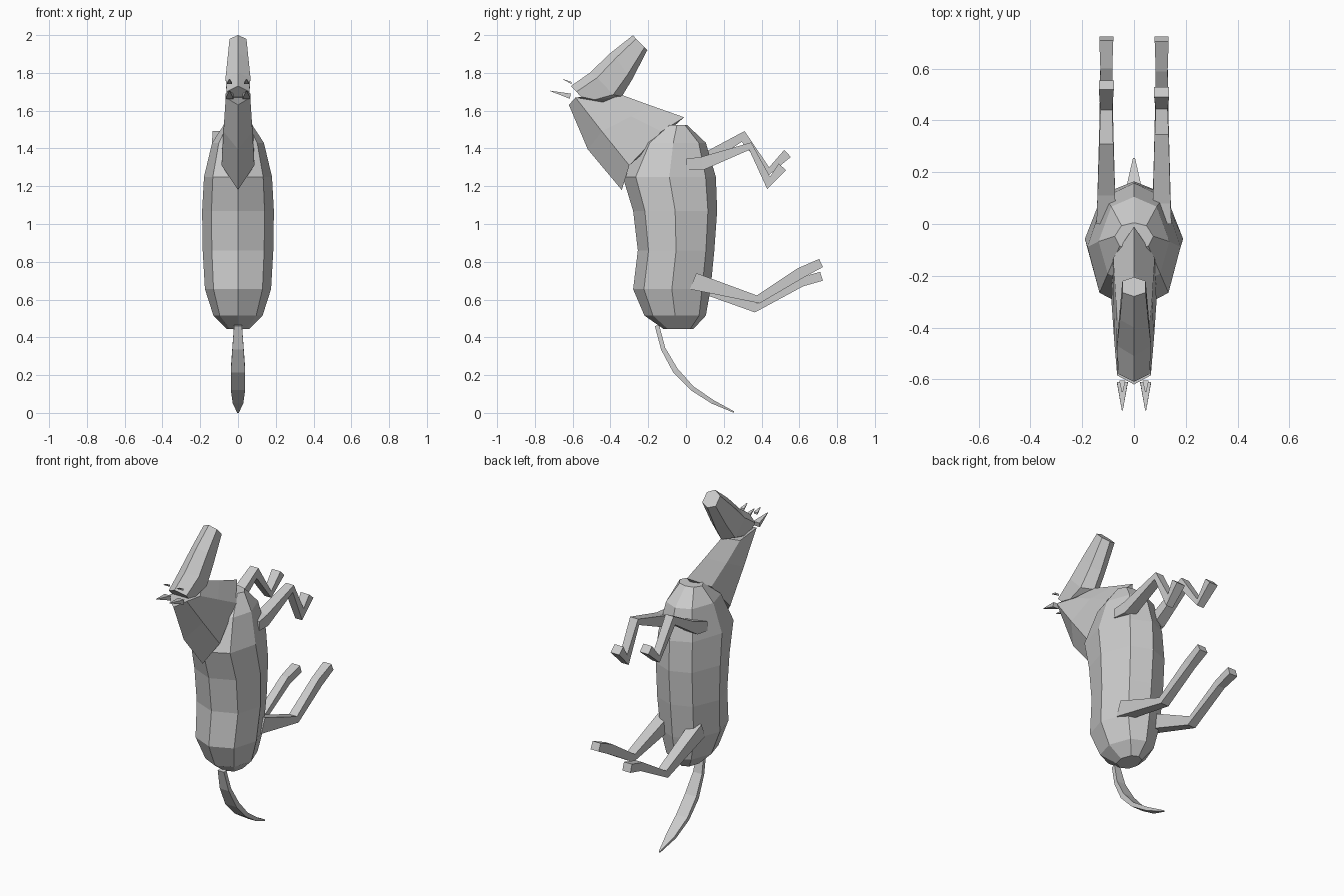
import bpy, bmesh

coat = bpy.data.materials.new("grey coat")
coat.diffuse_color = (0.6, 0.6, 0.6, 1)


def loft(name, rings):
    """Skin a closed tube through rings of equal point count, with end caps."""
    bm = bmesh.new()
    loops = [[bm.verts.new(p) for p in ring] for ring in rings]
    n = len(loops[0])
    for a, b in zip(loops, loops[1:]):
        for i in range(n):
            j = (i + 1) % n
            bm.faces.new((a[i], a[j], b[j], b[i]))
    bm.faces.new(loops[0])
    bm.faces.new(loops[-1])
    bmesh.ops.recalc_face_normals(bm, faces=bm.faces)
    mesh = bpy.data.meshes.new(name)
    bm.to_mesh(mesh)
    bm.free()
    mesh.materials.append(coat)
    ob = bpy.data.objects.new(name, mesh)
    bpy.context.collection.objects.link(ob)
    return ob


def mirrored_ring(half):
    """Complete a half outline that starts and ends on the centre line."""
    return half + [(-x, y, z) for x, y, z in half[-2:0:-1]]


def strip(name, x, upper, lower, widths):
    """Four-sided limb from upper and lower (y, z) edges and half widths."""
    return loft(name, [[(x - w, *u), (x + w, *u), (x + w, *l), (x - w, *l)]
                       for u, l, w in zip(upper, lower, widths)])


# Body: octagonal rings as (z, spine y, belly y, half width)
body = [(0.445, -0.12, 0.04, 0.06), (0.515, -0.22, 0.105, 0.13),
        (0.655, -0.28, 0.13, 0.175), (0.86, -0.255, 0.15, 0.187),
        (1.07, -0.28, 0.165, 0.19), (1.25, -0.335, 0.158, 0.18),
        (1.43, -0.24, 0.105, 0.137), (1.525, -0.10, 0.005, 0.075)]
rings = []
for z, f, b, w in body:
    d = b - f
    rings.append(mirrored_ring([(0, f, z), (0.74 * w, f + 0.14 * d, z),
                                (w, f + 0.5 * d, z), (0.64 * w, b - 0.11 * d, z),
                                (0, b, z)]))
loft("body", rings)

# Neck: six-sided, from the shoulders to behind the head
loft("neck", [mirrored_ring(h) for h in (
    [(0, -0.34, 1.18), (0.087, -0.30, 1.31), (0.08, -0.13, 1.49), (0, -0.01, 1.565)],
    [(0, -0.52, 1.395), (0.077, -0.445, 1.49), (0.07, -0.29, 1.57), (0, -0.18, 1.625)],
    [(0, -0.62, 1.63), (0.065, -0.585, 1.67), (0.055, -0.44, 1.645), (0, -0.345, 1.685)])])

# Head: six-sided, poll to muzzle
loft("head", [mirrored_ring(h) for h in (
    [(0, -0.61, 1.73), (0.06, -0.58, 1.70), (0.05, -0.53, 1.645), (0, -0.505, 1.625)],
    [(0, -0.51, 1.80), (0.066, -0.47, 1.775), (0.06, -0.385, 1.685), (0, -0.34, 1.675)],
    [(0, -0.40, 1.905), (0.055, -0.37, 1.88), (0.053, -0.31, 1.79), (0, -0.285, 1.765)],
    [(0, -0.28, 2.0), (0.045, -0.265, 1.98), (0.045, -0.22, 1.935), (0, -0.205, 1.92)])])

# Ears and small tufts
for s, side in ((-1, "left"), (1, "right")):
    strip(side + "_ear", s * 0.045, [(-0.61, 1.69), (-0.72, 1.706)],
          [(-0.615, 1.663), (-0.72, 1.704)], [0.021, 0.002])
    strip(side + "_tuft", s * 0.045, [(-0.605, 1.752), (-0.65, 1.767)],
          [(-0.605, 1.74), (-0.65, 1.765)], [0.012, 0.002])

# Front legs: shoulder, knee, fetlock, hoof
front_w = [0.038, 0.034, 0.027, 0.023, 0.029]
strip("left_front_leg", -0.107,
      [(0.0, 1.345), (0.11, 1.385), (0.31, 1.492), (0.44, 1.30), (0.52, 1.392)],
      [(0.0, 1.29), (0.09, 1.30), (0.295, 1.435), (0.44, 1.26), (0.555, 1.355)], front_w)
strip("right_front_leg", 0.107,
      [(0.0, 1.345), (0.08, 1.355), (0.345, 1.432), (0.445, 1.25), (0.49, 1.32)],
      [(0.0, 1.29), (0.09, 1.285), (0.335, 1.392), (0.43, 1.185), (0.53, 1.285)], front_w)

# Hind legs: hip, hock, fetlock, hoof
hind_w = [0.036, 0.027, 0.023, 0.027]
strip("left_hind_leg", -0.107,
      [(0.055, 0.74), (0.38, 0.58), (0.60, 0.715), (0.71, 0.747)],
      [(0.02, 0.655), (0.365, 0.532), (0.62, 0.67), (0.725, 0.70)], hind_w)
strip("right_hind_leg", 0.107,
      [(0.055, 0.74), (0.375, 0.622), (0.59, 0.765), (0.705, 0.815)],
      [(0.02, 0.655), (0.39, 0.58), (0.62, 0.715), (0.725, 0.772)], hind_w)

# Tail: flat curved taper
strip("tail", 0,
      [(-0.142, 0.465), (-0.11, 0.345), (-0.045, 0.235), (0.04, 0.14), (0.15, 0.065), (0.255, 0.008)],
      [(-0.165, 0.46), (-0.132, 0.335), (-0.068, 0.215), (0.025, 0.12), (0.135, 0.05), (0.255, 0.0)],
      [0.021, 0.03, 0.038, 0.038, 0.028, 0.004])
